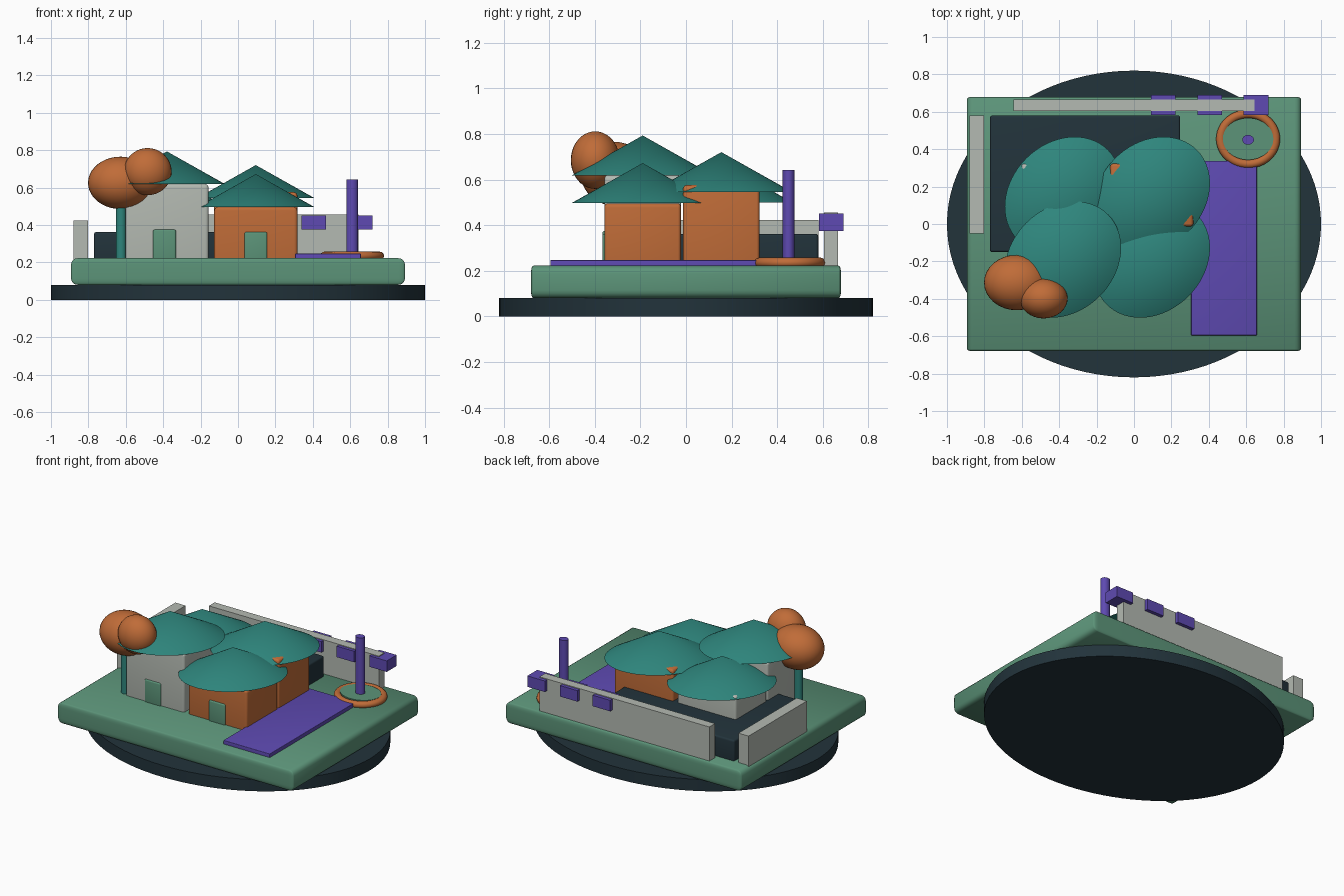
import bpy, bmesh, math
from mathutils import Matrix

if "Cube" in bpy.data.objects:
    bpy.data.objects.remove(bpy.data.objects["Cube"])


def mat(name, hexcol):
    m = bpy.data.materials.new(name)
    c = [int(hexcol[i:i + 2], 16) / 255 for i in (0, 2, 4)]
    m.diffuse_color = [v / 12.92 if v < 0.04045 else ((v + 0.055) / 1.055) ** 2.4 for v in c] + [1]
    m.use_nodes = True
    m.node_tree.nodes["Principled BSDF"].inputs["Base Color"].default_value = m.diffuse_color
    return m


GREEN = mat("grass green", "5C9479")
DARK = mat("slate dark", "22333B")
TEAL = mat("roof teal", "2E857C")
ORANGE = mat("clay orange", "C06C38")
GREY = mat("stone grey", "B4BAB2")
PURPLE = mat("path purple", "5E4AB2")


def finish(name, bm, material, smooth=False):
    bmesh.ops.recalc_face_normals(bm, faces=bm.faces[:])
    me = bpy.data.meshes.new(name)
    bm.to_mesh(me)
    bm.free()
    me.materials.append(material)
    ob = bpy.data.objects.new(name, me)
    bpy.context.collection.objects.link(ob)
    if smooth:
        bpy.ops.object.select_all(action='DESELECT')
        ob.select_set(True)
        bpy.context.view_layer.objects.active = ob
        bpy.ops.object.shade_smooth_by_angle(angle=math.radians(35))
    return ob


def box(name, material, x, y, z, r=0.0, squash=1.0):
    """Box from (min, max) ranges; r rounds the edges, squash shrinks the rounding along y."""
    size = (x[1] - x[0], (y[1] - y[0]) / squash, z[1] - z[0])
    bm = bmesh.new()
    bmesh.ops.create_cube(bm, size=1)
    bmesh.ops.scale(bm, vec=size, verts=bm.verts)
    if r:
        bmesh.ops.bevel(bm, geom=bm.edges[:], offset=r, segments=4, profile=0.5, affect='EDGES')
    bmesh.ops.scale(bm, vec=(1, squash, 1), verts=bm.verts)
    bmesh.ops.translate(bm, vec=(sum(x) / 2, sum(y) / 2, sum(z) / 2), verts=bm.verts)
    return finish(name, bm, material, r > 0)


def cone(name, material, c, z, rx, ry, top=1.0, turn=0.0, n=64):
    """Elliptical cylinder (top=1) or cone (top=0)."""
    bm = bmesh.new()
    bmesh.ops.create_cone(bm, cap_ends=True, segments=n, radius1=1, radius2=top, depth=z[1] - z[0])
    bmesh.ops.scale(bm, vec=(rx, ry, 1), verts=bm.verts)
    bmesh.ops.transform(bm, matrix=Matrix.Translation((c[0], c[1], sum(z) / 2))
                        @ Matrix.Rotation(turn, 4, 'Z'), verts=bm.verts)
    return finish(name, bm, material, True)


def ball(name, material, c, r):
    bm = bmesh.new()
    bmesh.ops.create_uvsphere(bm, u_segments=32, v_segments=20, radius=1)
    bmesh.ops.scale(bm, vec=r, verts=bm.verts)
    bmesh.ops.translate(bm, vec=c, verts=bm.verts)
    return finish(name, bm, material, True)


def ring(name, material, c, major, minor, scale):
    bm = bmesh.new()
    n, k = 48, 12
    rows = []
    for i in range(n):
        a = 2 * math.pi * i / n
        row = []
        for j in range(k):
            b = 2 * math.pi * j / k
            d = major + minor * math.cos(b)
            row.append(bm.verts.new((c[0] + d * math.cos(a) * scale[0],
                                     c[1] + d * math.sin(a) * scale[1],
                                     c[2] + minor * math.sin(b) * scale[2])))
        rows.append(row)
    for i in range(n):
        for j in range(k):
            p, q = rows[i], rows[(i + 1) % n]
            bm.faces.new((p[j], q[j], q[(j + 1) % k], p[(j + 1) % k]))
    return finish(name, bm, material, True)


# Base and grounds
cone("base_disc", DARK, (0, 0), (0, 0.08), 1, 0.82, n=96)
box("ground_slab", GREEN, (-0.893, 0.893), (-0.68, 0.68), (0.08, 0.222), 0.035, 0.3)
box("rear_plinth", DARK, (-0.77, 0.247), (-0.15, 0.58), (0.20, 0.362), 0.012)
box("path", PURPLE, (0.305, 0.657), (-0.595, 0.337), (0.21, 0.247), 0.004)

# Houses: position, wall colour, wall top, roof base
houses = {"front_left": (-0.38, -0.19, GREY, 0.618, 0.618),
          "front_right": (0.095, -0.19, ORANGE, 0.495, 0.497),
          "back_right": (0.095, 0.155, ORANGE, 0.575, 0.545),
          "back_left": (-0.38, 0.155, GREY, 0.518, 0.500)}
for name, (hx, hy, colour, wall_top, eave) in houses.items():
    box(name + "_walls", colour, (hx - 0.222, hx + 0.222), (hy - 0.168, hy + 0.168),
        (0.20, wall_top), 0.018, 0.75)
    cone(name + "_roof", TEAL, (hx, hy), (eave, eave + 0.175), 0.341, 0.278, 0.0, math.pi / 4)
for name, dx, top in (("left_door", -0.393, 0.375), ("right_door", 0.095, 0.362)):
    box(name, GREEN, (dx - 0.061, dx + 0.061), (-0.366, -0.346), (0.21, top), 0.009)

# Tree
cone("tree_trunk", TEAL, (-0.625, -0.325), (0.21, 0.58), 0.027, 0.025, n=24)
ball("large_foliage", ORANGE, (-0.627, -0.313, 0.625), (0.175, 0.148, 0.14))
ball("small_foliage", ORANGE, (-0.483, -0.398, 0.685), (0.128, 0.107, 0.126))

# Boundary walls with merlon blocks
box("back_wall", GREY, (-0.643, 0.643), (0.604, 0.666), (0.21, 0.455))
box("left_wall", GREY, (-0.88, -0.803), (-0.05, 0.58), (0.21, 0.423))
for i, bx in enumerate((0.157, 0.405, 0.652)):
    box("wall_block_%d" % (i + 1), PURPLE, (bx - 0.066, bx + 0.066), (0.583, 0.69), (0.375, 0.45))

# Fountain basin and post
ring("basin_rim", ORANGE, (0.61, 0.455, 0.235), 0.146, 0.025, (1, 0.92, 0.9))
cone("basin_floor", GREEN, (0.61, 0.455), (0.21, 0.256), 0.135, 0.112)
cone("post", PURPLE, (0.61, 0.45), (0.22, 0.642), 0.031, 0.026, n=32)
